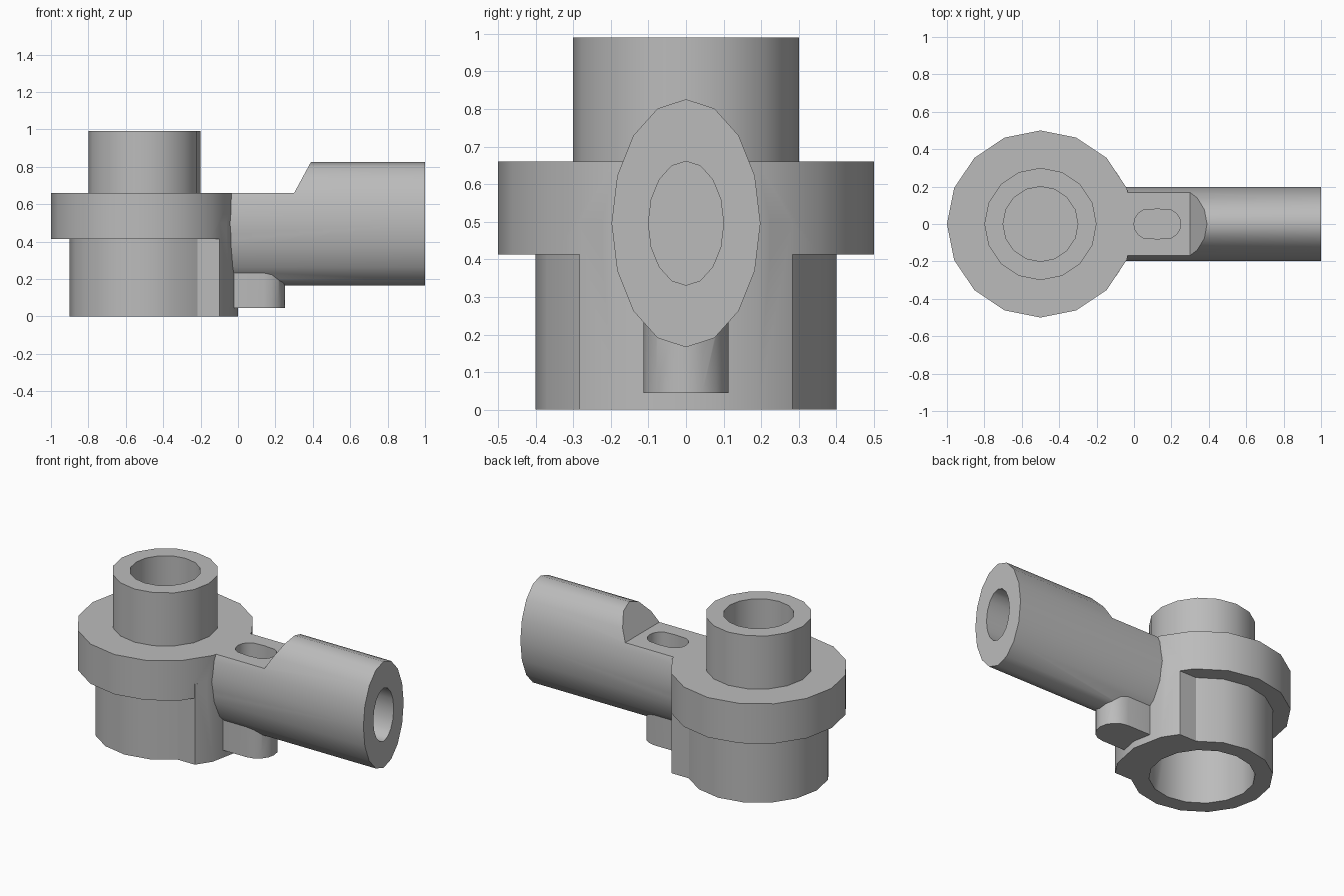
import bpy, bmesh
from math import cos, sin, pi, radians
from mathutils import Vector

cube = bpy.data.objects.get("Cube")
if cube:
    bpy.data.objects.remove(cube, do_unlink=True)

grey = bpy.data.materials.new("plain grey")
grey.use_nodes = True
GREY = (0.5, 0.5, 0.5, 1)
grey.diffuse_color = GREY
grey.node_tree.nodes["Principled BSDF"].inputs["Base Color"].default_value = GREY


def ring(cu, cv, ru, rv, n=16):
    return [(cu + ru * cos(2 * pi * i / n), cv + rv * sin(2 * pi * i / n)) for i in range(n)]


def prism(name, points, lo, hi, axis="z"):
    """Extrude a closed outline from lo to hi along the given axis."""
    place = {"x": lambda u, v, w: Vector((w, u, v)),
             "y": lambda u, v, w: Vector((u, w, v)),
             "z": lambda u, v, w: Vector((u, v, w))}[axis]
    bm = bmesh.new()
    face = bm.faces.new([bm.verts.new(place(u, v, lo)) for u, v in points])
    new = bmesh.ops.extrude_face_region(bm, geom=[face])["geom"]
    bmesh.ops.translate(bm, vec=place(0, 0, hi - lo),
                        verts=[g for g in new if isinstance(g, bmesh.types.BMVert)])
    bmesh.ops.recalc_face_normals(bm, faces=bm.faces)
    mesh = bpy.data.meshes.new(name)
    bm.to_mesh(mesh)
    bm.free()
    mesh.materials.append(grey)
    ob = bpy.data.objects.new(name, mesh)
    bpy.context.collection.objects.link(ob)
    return ob


def combine(target, other, operation, keep=False):
    """Apply a boolean and discard the tool object."""
    mod = target.modifiers.new("boolean", "BOOLEAN")
    mod.operation, mod.solver, mod.object = operation, "EXACT", other
    bpy.context.view_layer.objects.active = target
    bpy.ops.object.modifier_apply(modifier=mod.name)
    if not keep:
        bpy.data.objects.remove(other, do_unlink=True)


def smooth(ob, angle):
    bpy.ops.object.select_all(action="DESELECT")
    ob.select_set(True)
    bpy.context.view_layer.objects.active = ob
    bpy.ops.object.shade_smooth_by_angle(angle=radians(angle))


# Body: collar, lower sleeve, square shoulder towards the arm, and stud
CX = -0.5
body = prism("body", ring(CX, 0, 0.5, 0.5), 0.413, 0.66)
combine(body, prism("sleeve", ring(CX, 0, 0.4, 0.4), 0, 0.5), "UNION")
shoulder = [(CX, -0.283), (-0.099, -0.283), (-0.038, -0.191), (0, 0),
            (-0.038, 0.191), (-0.099, 0.283), (CX, 0.283)]
combine(body, prism("shoulder", shoulder, 0, 0.5), "UNION")
combine(body, prism("stud", ring(CX, 0, 0.3, 0.3), 0.55, 0.99), "UNION")

# Arm: oval tube with a flattened, sloped step and a rounded tab below
MID = 0.496
arm = prism("arm", ring(0, MID, 0.198, 0.33), -0.1, 1, "x")
step = [(-0.2, 0.66), (0.3, 0.66), (0.417, 0.875), (-0.2, 0.875)]
combine(arm, prism("step_cutter", step, -0.4, 0.4, "y"), "DIFFERENCE")
R = 0.113
tab = [(-0.1, -R)] + [(0.137 + R * cos(a), R * sin(a))
                      for a in (i * pi / 8 for i in range(-4, 5))] + [(-0.1, R)]
combine(arm, prism("tab", tab, 0.045, 0.35), "UNION")
combine(arm, body, "DIFFERENCE", keep=True)

# Bores in the arm end, the arm top, the stud and the sleeve
combine(arm, prism("arm_bore", ring(0, MID, 0.1, 0.165), 0.45, 1.1, "x"), "DIFFERENCE")
slot = [(u + (0.045 if u > 0.1251 else -0.045 if u < 0.1249 else 0), v)
        for u, v in ring(0.125, 0, 0.08, 0.08)]
combine(arm, prism("slot", slot, 0.46, 0.8), "DIFFERENCE")
combine(body, prism("stud_bore", ring(CX, 0, 0.2, 0.2), 0.66, 1.1), "DIFFERENCE")
combine(body, prism("sleeve_bore", ring(CX, 0, 0.3, 0.3), -0.1, 0.45), "DIFFERENCE")

smooth(body, 30)
smooth(arm, 38)
